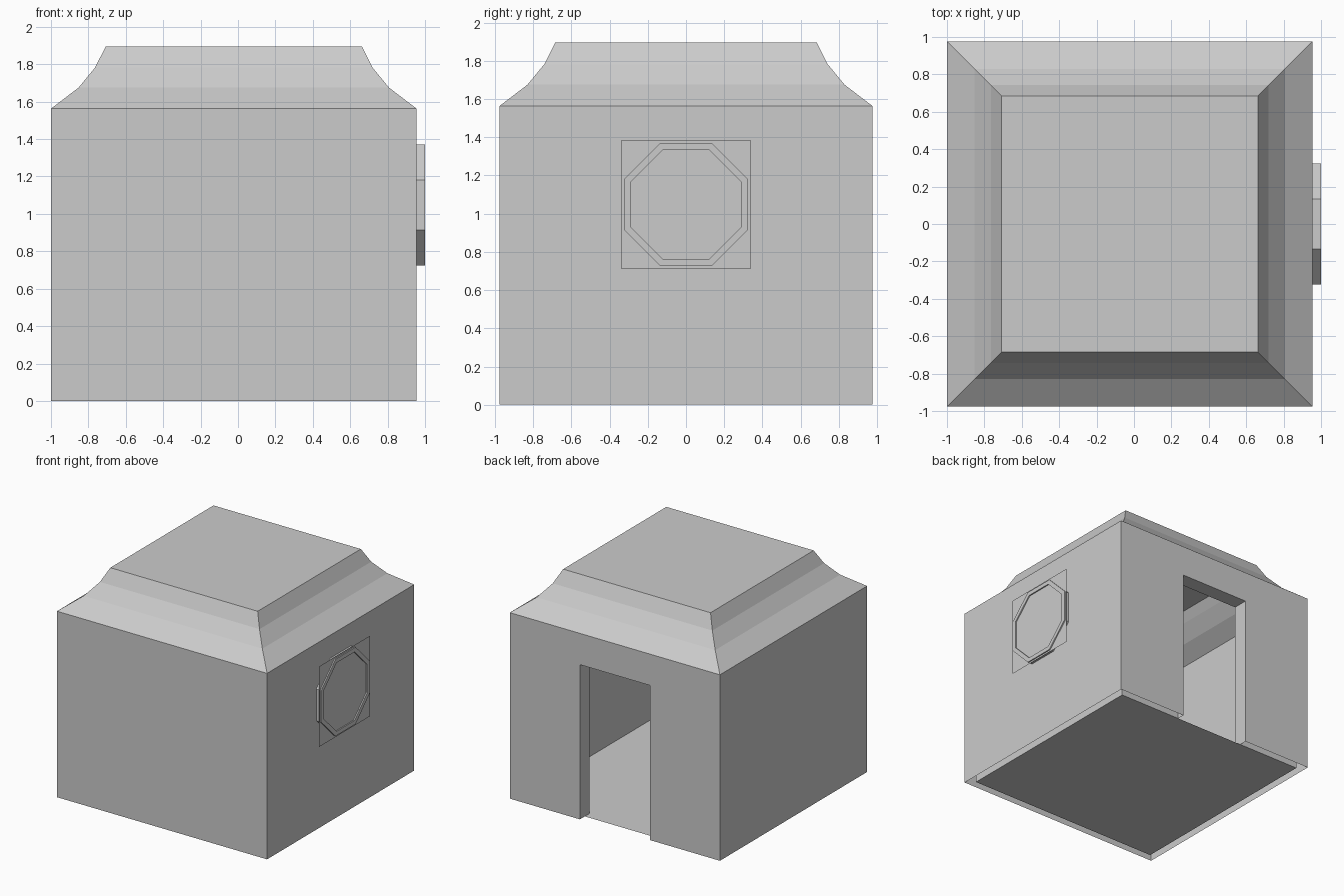
import bpy, bmesh, math

if "Cube" in bpy.data.objects:
    bpy.data.objects.remove(bpy.data.objects["Cube"])

CX = -0.0225            # centre of the house body
DOOR_W, DOOR_H = 0.325, 1.30
WALL_Y = 0.977


def finish(name, bm, fix_normals=False):
    if fix_normals:
        bmesh.ops.recalc_face_normals(bm, faces=bm.faces)
    me = bpy.data.meshes.new(name)
    bm.to_mesh(me)
    bm.free()
    ob = bpy.data.objects.new(name, me)
    bpy.context.collection.objects.link(ob)
    return ob


def shell(name, profile, floor=False, inward=False):
    """Square shell lofted from (half width, z) rings, doorway in the back."""
    bm = bmesh.new()
    rings = [[bm.verts.new((CX + sx * r, sy * r, z))
              for sx, sy in ((-1, -1), (1, -1), (1, 1), (-1, 1))]
             for r, z in profile]
    for k, (a, b) in enumerate(zip(rings, rings[1:])):
        for i in range(4):
            j = (i + 1) % 4
            loop = [a[i], a[j], b[j], b[i]]
            if k == 0 and i == 2:
                # doorway notch in the back wall
                y = profile[0][0]
                notch = [bm.verts.new((CX + s * DOOR_W, y, z))
                         for s, z in ((1, 0), (1, DOOR_H), (-1, DOOR_H), (-1, 0))]
                loop = [a[i]] + notch + [a[j], b[j], b[i]]
            bm.faces.new(loop)
    bm.faces.new(rings[-1])
    if floor:
        bm.faces.new(rings[0][::-1])
    if inward:
        bmesh.ops.reverse_faces(bm, faces=bm.faces)
    return finish(name, bm)


# Outer walls with flared roof, open underneath
shell("outer_walls_and_roof",
      [(0.977, 0), (0.977, 1.563), (0.83, 1.675), (0.742, 1.782), (0.685, 1.895)])

# Inner room with floor and ceiling
shell("inner_room",
      [(0.912, 0), (0.912, 1.555), (0.785, 1.65), (0.69, 1.76), (0.64, 1.83)],
      floor=True, inward=True)

# Door jambs and lintel
bm = bmesh.new()
outline = [(-DOOR_W, 0), (-DOOR_W, DOOR_H), (DOOR_W, DOOR_H), (DOOR_W, 0)]
outer, inner = [[bm.verts.new((CX + x, y, z)) for x, z in outline]
                for y in (WALL_Y, WALL_Y - 0.13)]
for i in range(3):
    bm.faces.new((outer[i], outer[i + 1], inner[i + 1], inner[i]))
finish("door_lining", bm)

# Octagonal window frame on the right wall
WX, WZ = 0.955, 1.048
bm = bmesh.new()


def octagon(x, apothem):
    r = apothem / math.cos(math.pi / 8)
    angles = [math.pi / 8 + i * math.pi / 4 for i in range(8)]
    return [bm.verts.new((x, r * math.cos(a), WZ + r * math.sin(a))) for a in angles]


loops = [octagon(WX, 0.323), octagon(1.0, 0.323), octagon(1.0, 0.288), octagon(WX, 0.288)]
for a, b in zip(loops, loops[1:] + loops[:1]):
    for i in range(8):
        j = (i + 1) % 8
        bm.faces.new((a[i], a[j], b[j], b[i]))
finish("window_frame", bm, fix_normals=True)

# Square window pane set just behind the frame's front
bm = bmesh.new()
bm.faces.new([bm.verts.new((0.99, y * 0.338, WZ + z * 0.338))
              for y, z in ((-1, -1), (1, -1), (1, 1), (-1, 1))])
finish("window_pane", bm)
